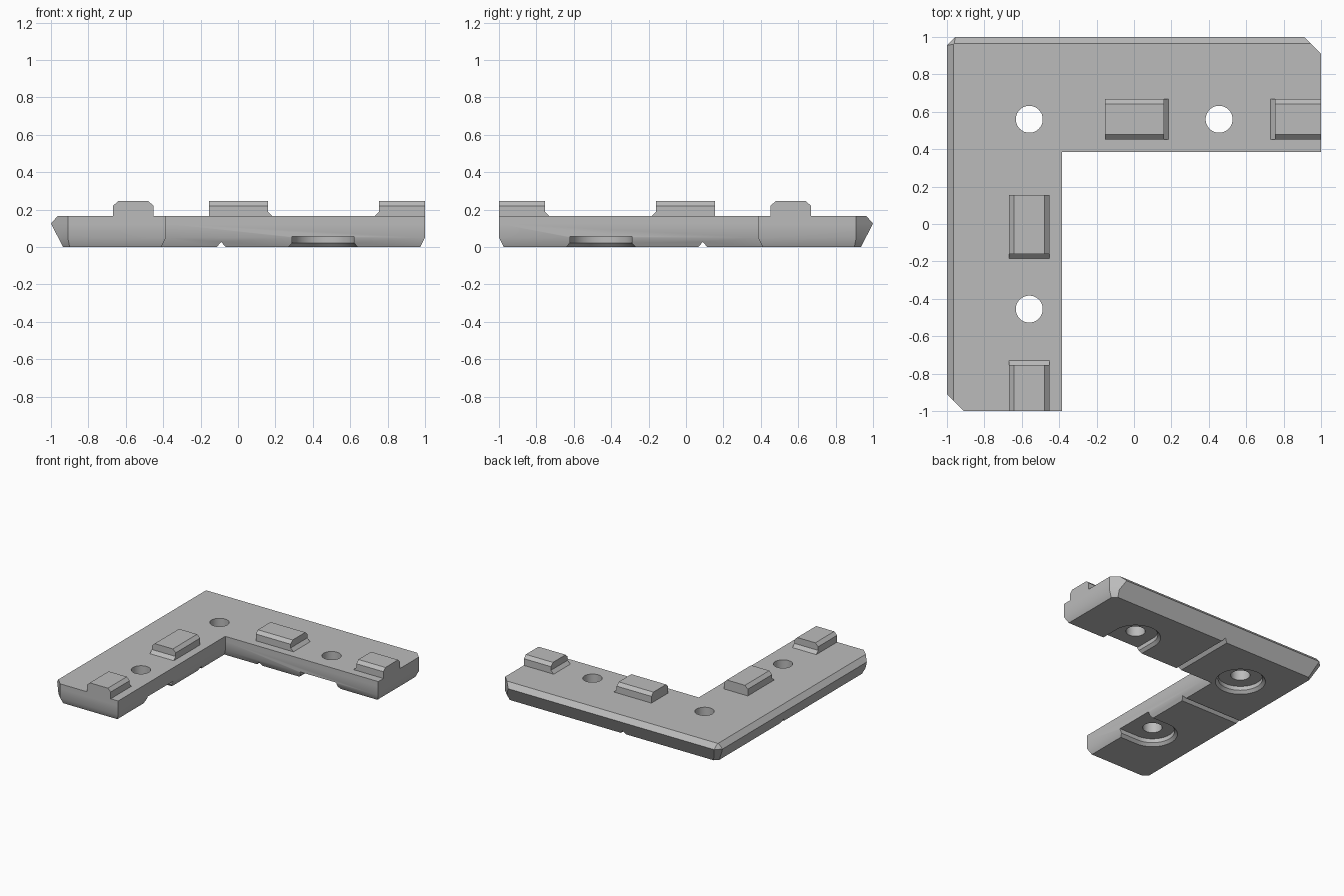
import bpy, bmesh, math

cube = bpy.data.objects.get("Cube")
if cube:
    bpy.data.objects.remove(cube, do_unlink=True)

grey = bpy.data.materials.new("plain_grey")
grey.use_nodes = True
grey.diffuse_color = (0.5, 0.5, 0.5, 1)
grey.node_tree.nodes["Principled BSDF"].inputs["Base Color"].default_value = (0.5, 0.5, 0.5, 1)


def swap(p):
    """Reflect a point from the back arm to the left arm."""
    return (-p[1], -p[0], p[2])


def loft(name, rings, mirrored=False):
    """Closed solid through a stack of equal-length rings."""
    bm = bmesh.new()
    loops = [[bm.verts.new(swap(p) if mirrored else p) for p in r] for r in rings]
    n = len(loops[0])
    bm.faces.new(loops[0])
    bm.faces.new(loops[-1])
    for a, b in zip(loops, loops[1:]):
        for i in range(n):
            j = (i + 1) % n
            bm.faces.new((a[i], a[j], b[j], b[i]))
    bmesh.ops.recalc_face_normals(bm, faces=bm.faces)
    mesh = bpy.data.meshes.new(name)
    bm.to_mesh(mesh)
    bm.free()
    mesh.materials.append(grey)
    obj = bpy.data.objects.new(name, mesh)
    bpy.context.collection.objects.link(obj)
    return obj


def body_ring(z, out, inset, corner, end_cut):
    """L-shaped outline at one height; half of it is the other half reflected."""
    o, e, i = 1 - out, 1 - inset, 0.385 + inset
    half = [(e, i, z), (e, end_cut, z), (e - (o - end_cut), o, z), (corner - o, o, z)]
    return half + [swap(p) for p in reversed(half)] + [(-i, i, z)]


def circle(x, y, r, z, slot=0):
    """Circle, or a U shape open towards -y when slot is given."""
    sweep = math.pi if slot else math.tau
    steps = 32 if slot else 64
    pts = [(x + r * math.cos(sweep * k / steps), y + r * math.sin(sweep * k / steps), z)
           for k in range(steps + bool(slot))]
    if slot:
        pts += [(x - r, y - slot, z), (x + r, y - slot, z)]
    return pts


def cut(body, cutter):
    mod = body.modifiers.new("cut", 'BOOLEAN')
    mod.operation = 'DIFFERENCE'
    mod.solver = 'EXACT'
    mod.object = cutter
    bpy.context.view_layer.objects.active = body
    bpy.ops.object.modifier_apply(modifier=mod.name)
    bpy.data.objects.remove(cutter, do_unlink=True)


# Corner bracket with bevelled outer edges
bracket = loft("corner_bracket", [
    body_ring(0, 0.065, 0.025, 0.03, 0.90),
    body_ring(0.05, 0.039, 0, 0.036, 0.91),
    body_ring(0.125, 0, 0, 0.045, 0.91),
    body_ring(0.165, 0.035, 0, 0.004, 0.91)])


# Screw holes with chamfered recesses underneath
def screw_seat(x, y, slot=0, mirrored=False):
    cut(bracket, loft("recess", [circle(x, y, r, z, slot) for r, z in
                                 ((0.205, -0.02), (0.165, 0.022), (0.165, 0.055))], mirrored))
    cut(bracket, loft("hole", [circle(x, y, 0.072, z) for z in (-0.1, 0.3)], mirrored))


screw_seat(-0.56, 0.56)
for m in (False, True):
    screw_seat(0.455, 0.56, 0.3, m)
    # V groove across the underside
    cut(bracket, loft("groove", [[(-0.13, y, -0.02), (-0.05, y, -0.02), (-0.09, y, 0.028)]
                                 for y in (0.3, 1.1)], m))


# Raised keys, each with a sloping foot at one end
def key(name, x0, x1, foot, mirrored):
    profile = [(0.452, 0.165), (0.668, 0.165), (0.668, 0.22),
               (0.642, 0.245), (0.478, 0.245), (0.452, 0.22)]
    block = loft(name, [[(x, y, z) for y, z in profile] for x in (x0, x1)], mirrored)
    base = x1 if foot > x1 else x0
    ramp = loft(name + "_foot", [[(base, y, 0.165), (foot, y, 0.165), (base, y, 0.19)]
                                 for y in (0.452, 0.668)], mirrored)
    return [block, ramp]


for side, m in (("back", False), ("left", True)):
    key(side + "_middle_key", -0.155, 0.16, 0.185, m)
    key(side + "_end_key", 0.755, 1.0, 0.73, m)

# Smooth the round recess walls, keep the edges sharp
bpy.ops.object.select_all(action='DESELECT')
bracket.select_set(True)
bpy.context.view_layer.objects.active = bracket
bpy.ops.object.shade_smooth_by_angle(angle=math.radians(30))
